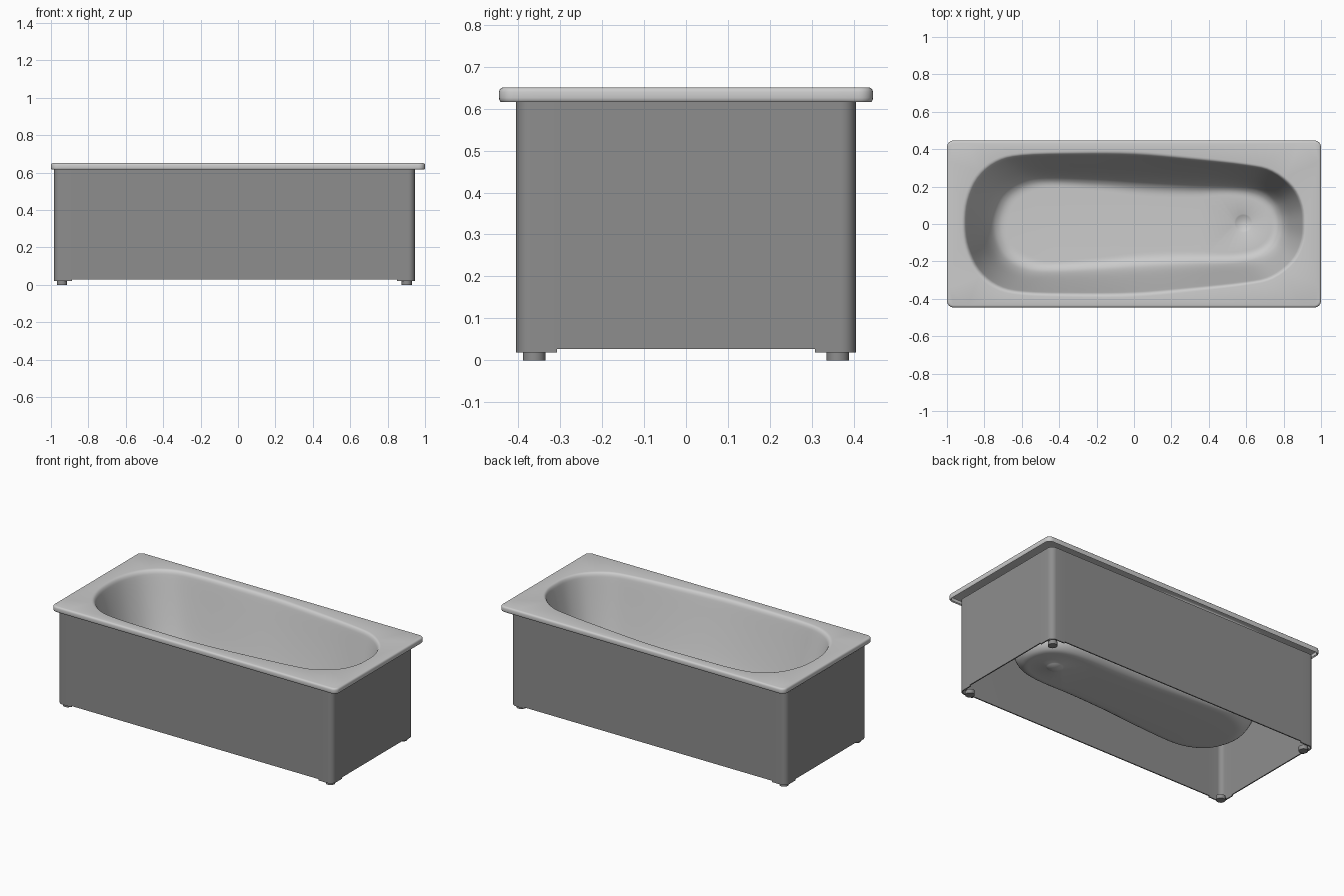
import bpy, bmesh, math
from mathutils import Vector

if "Cube" in bpy.data.objects:
    bpy.data.objects.remove(bpy.data.objects["Cube"])

dark = bpy.data.materials.new("dark_grey")
dark.diffuse_color = (.27, .27, .27, 1)
dark.use_nodes = True
dark.node_tree.nodes["Principled BSDF"].inputs["Base Color"].default_value = dark.diffuse_color


def spline(pts, sub, closed):
    """Catmull-Rom points through tuples of any dimension."""
    n, out = len(pts), []
    for i in range(n if closed else n - 1):
        idx = [(i + k) % n if closed else min(max(i + k, 0), n - 1) for k in (-1, 0, 1, 2)]
        a, b, c, d = (Vector(pts[j]) for j in idx)
        for s in range(sub):
            t = s / sub
            out.append(0.5 * (2 * b + (c - a) * t + (2 * a - 5 * b + 4 * c - d) * t**2
                              + (3 * b - a - 3 * c + d) * t**3))
    if not closed:
        out.append(Vector(pts[-1]))
    return out


def rounded_rect(x0, x1, y, r, n, leg):
    """Counter-clockwise outline: each corner is a leg point, an arc, a leg point."""
    pts = []
    corners = [(x1, -y, -1, 1), (x1, y, -1, -1), (x0, y, 1, -1), (x0, -y, 1, 1)]
    for k, (cx, cy, sx, sy) in enumerate(corners):
        ox, oy = cx + sx * r, cy + sy * r
        a0 = math.radians(-90 + 90 * k)
        arc = [(ox + r * math.cos(a0 + math.pi / 2 * i / n),
                oy + r * math.sin(a0 + math.pi / 2 * i / n)) for i in range(n + 1)]
        d = (math.cos(a0 + math.pi / 2), math.sin(a0 + math.pi / 2))
        e = (math.cos(a0), math.sin(a0))
        ext = leg - r
        first = (arc[0][0] - d[0] * ext, arc[0][1] - d[1] * ext)
        last = (arc[-1][0] - e[0] * ext, arc[-1][1] - e[1] * ext)
        pts += [first] + arc + [last]
    return pts


def finish(bm, name, thickness=0, material=None):
    me = bpy.data.meshes.new(name)
    bm.to_mesh(me)
    bm.free()
    ob = bpy.data.objects.new(name, me)
    bpy.context.collection.objects.link(ob)
    bpy.ops.object.select_all(action='DESELECT')
    ob.select_set(True)
    bpy.context.view_layer.objects.active = ob
    if thickness:
        m = ob.modifiers.new("thickness", 'SOLIDIFY')
        m.thickness, m.offset = thickness, -1
        bpy.ops.object.modifier_apply(modifier=m.name)
    if material:
        me.materials.append(material)
    bpy.ops.object.shade_smooth_by_angle(angle=math.radians(35))
    return ob


def loft(bm, rings):
    loops = [[bm.verts.new(p) for p in ring] for ring in rings]
    for a, b in zip(loops, loops[1:]):
        for i in range(len(a)):
            j = (i + 1) % len(a)
            bm.faces.new((a[i], a[j], b[j], b[i]))
    return loops


def fill_between(bm, *loops):
    edges = [bm.edges.get((lp[i - 1], lp[i])) for lp in loops for i in range(len(lp))]
    bmesh.ops.triangle_fill(bm, use_beauty=True, normal=(0, 0, 1), edges=edges)


# Tub shell: basin lofted between the opening outline and the floor outline
half = [(-.91, 0, -.73, 0), (-.895, .13, -.715, .08), (-.84, .25, -.67, .16),
        (-.74, .335, -.58, .215), (-.6, .37, -.46, .235), (-.3, .38, -.2, .222),
        (0, .378, .05, .2), (.3, .352, .3, .19), (.6, .318, .52, .19),
        (.74, .285, .65, .17), (.85, .2, .73, .12), (.9, .1, .765, .06), (.91, 0, .775, 0)]
full = half + [(a, -b, c, -d) for a, b, c, d in half[-2:0:-1]]
outline = spline(full, 4, True)
FLOOR, TOP = .146, .651
profile = spline([(-.07, TOP), (0, .648), (.06, .636), (.11, .608), (.28, .49), (.45, .378),
                  (.6, .288), (.73, .226), (.87, .18), (1.02, .157), (1.16, .148),
                  (1.3, FLOOR)], 3, False)
bm = bmesh.new()
basin = loft(bm, [[(p[0] + (p[2] - p[0]) * t, p[1] + (p[3] - p[1]) * t, z) for p in outline]
                  for t, z in profile])

# Tub shell: drain dimple sunk into the flat floor
dimple = loft(bm, [[(.585 + r * math.cos(math.tau * i / 32), .005 + r * math.sin(math.tau * i / 32),
                     FLOOR - .013 * (1 - (r / .05) ** 2)) for i in range(32)]
                   for r in (.05, .042, .032, .02, .008)])
bm.faces.new(dimple[-1])
fill_between(bm, basin[-1], dimple[0])

# Tub shell: rolled rim edge, then the flat deck between rim and opening
edge = [(.012, TOP), (.006, .6495), (.002, .646), (0, .64), (0, .626), (.001, .62), (.004, .6165)]
rim = loft(bm, [[(x, y, z) for x, y in rounded_rect(-1 + i, 1 - i, .446 - i, .035 - i, 6, .1)]
                for i, z in edge])
fill_between(bm, basin[0], rim[0])
bmesh.ops.recalc_face_normals(bm, faces=bm.faces)
bm.normal_update()
if rim[0][0].normal.z < 0:
    bmesh.ops.reverse_faces(bm, faces=bm.faces)
finish(bm, "tub_shell", .008)

# Apron: thin wall around the tub, corners dropping lower than the panels
X0, X1, Y = -.984, .946, .405
bm = bmesh.new()
SEG = 8
wall = rounded_rect(X0, X1, Y, .035, SEG, .097)
group = SEG + 3
for i, a in enumerate(wall):
    b = wall[(i + 1) % len(wall)]
    levels = [.0275, .616] if i % group == group - 1 else [.019, .0275, .616]
    for z0, z1 in zip(levels, levels[1:]):
        bm.faces.new([bm.verts.new(p) for p in
                      ((*a, z0), (*b, z0), (*b, z1), (*a, z1))])
bmesh.ops.remove_doubles(bm, verts=bm.verts, dist=1e-5)
finish(bm, "apron_panels", .007, dark)

# Feet, each held to the apron by a small bracket
for xn, fx, wx in (("left", -.941, X0), ("right", .902, X1)):
    for yn, s in (("front", -1), ("back", 1)):
        bm = bmesh.new()
        bmesh.ops.create_cone(bm, cap_ends=True, segments=24, radius1=.027, radius2=.027, depth=.026)
        bmesh.ops.translate(bm, verts=bm.verts, vec=(fx, s * .362, .013))
        finish(bm, f"{yn}_{xn}_foot", 0, dark)
        bm = bmesh.new()
        bmesh.ops.create_cube(bm, size=1)
        bmesh.ops.scale(bm, verts=bm.verts, vec=(abs(wx - fx) - .004, .014, .004))
        bmesh.ops.translate(bm, verts=bm.verts, vec=((wx + fx) / 2, s * .362, .023))
        finish(bm, f"{yn}_{xn}_foot_bracket", 0, dark)
